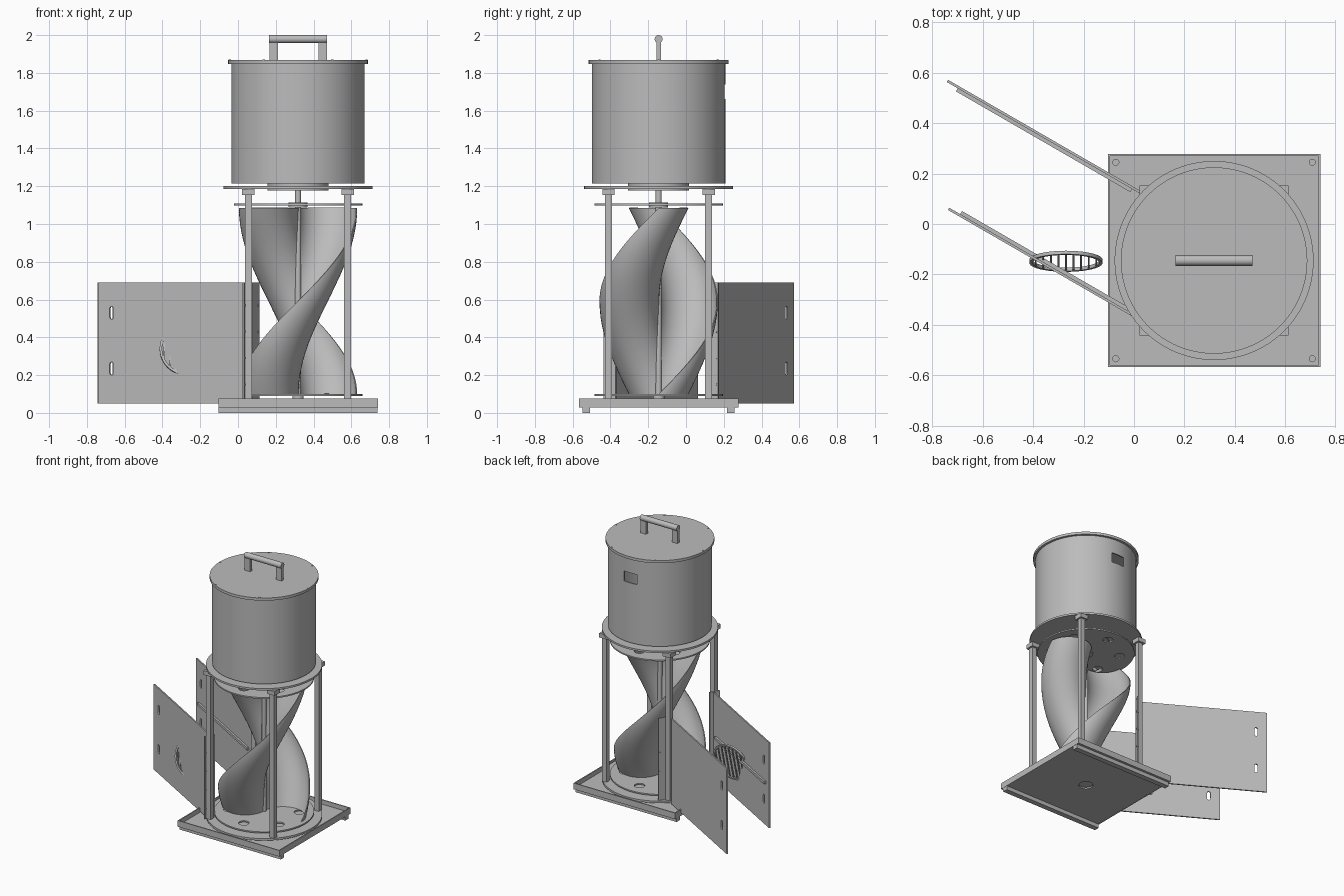
import bpy, bmesh, math
from mathutils import Matrix, Vector

if "Cube" in bpy.data.objects:
    bpy.data.objects.remove(bpy.data.objects["Cube"], do_unlink=True)

CX, CY = 0.318, -0.145          # rotor axis
grey = bpy.data.materials.new("plain_grey")
grey.use_nodes = True
grey.diffuse_color = (0.5, 0.5, 0.5, 1)
bsdf = next(n for n in grey.node_tree.nodes if n.type == "BSDF_PRINCIPLED")
bsdf.inputs["Base Color"].default_value = (0.5, 0.5, 0.5, 1)


def finish(name, bm, smooth=False):
    bmesh.ops.recalc_face_normals(bm, faces=bm.faces)
    mesh = bpy.data.meshes.new(name)
    bm.to_mesh(mesh)
    bm.free()
    mesh.materials.append(grey)
    ob = bpy.data.objects.new(name, mesh)
    bpy.context.collection.objects.link(ob)
    if smooth:
        activate(ob)
        bpy.ops.object.shade_smooth_by_angle(angle=math.radians(30))
    return ob


def activate(ob):
    bpy.ops.object.select_all(action="DESELECT")
    ob.select_set(True)
    bpy.context.view_layer.objects.active = ob


def add_box(bm, centre, size, turn=0):
    m = Matrix.Translation(centre) @ Matrix.Rotation(turn, 4, "Z") @ Matrix.Diagonal((*size, 1))
    bmesh.ops.create_cube(bm, size=1, matrix=m)


def box(name, centre, size, turn=0):
    bm = bmesh.new()
    add_box(bm, centre, size, turn)
    return finish(name, bm)


def add_cyl(bm, a, b, r, seg=24):
    a, b = Vector(a), Vector(b)
    m = Matrix.Translation((a + b) / 2) @ (b - a).to_track_quat("Z", "Y").to_matrix().to_4x4()
    bmesh.ops.create_cone(bm, cap_ends=True, segments=seg, radius1=r, radius2=r,
                          depth=(b - a).length, matrix=m)


def disc(name, r, z0, z1, seg=96):
    bm = bmesh.new()
    add_cyl(bm, (CX, CY, z0), (CX, CY, z1), r, seg)
    return finish(name, bm, True)


def around(r, angle):
    return CX + r * math.cos(angle), CY + r * math.sin(angle)


def cut(ob, bm):
    """Subtract the shapes in bm from ob."""
    cutter = finish("cutter", bm)
    cutter.hide_render = True
    mod = ob.modifiers.new("holes", "BOOLEAN")
    mod.operation, mod.solver, mod.object = "DIFFERENCE", "EXACT", cutter
    activate(ob)
    bpy.ops.object.modifier_apply(modifier=mod.name)
    bpy.data.objects.remove(cutter, do_unlink=True)


# Base tray: sheet, rim and two foot rails
sheet = box("base_sheet", (CX, CY, 0.036), (0.84, 0.84, 0.012))
bm = bmesh.new()
add_cyl(bm, (CX, CY, 0), (CX, CY, 0.06), 0.05)
for sx in (-1, 1):
    for sy in (-1, 1):
        x, y = CX + sx * 0.39, CY + sy * 0.39
        add_cyl(bm, (x, y, 0), (x, y, 0.06), 0.012)
cut(sheet, bm)
bm = bmesh.new()
for s in (-1, 1):
    add_box(bm, (CX, CY + s * 0.418, 0.052), (0.844, 0.008, 0.046))
    add_box(bm, (CX + s * 0.418, CY, 0.052), (0.008, 0.83, 0.046))
finish("base_rim", bm)
for side, s in (("front", -1), ("back", 1)):
    box(side + "_foot_rail", (CX, CY + s * 0.382, 0.016), (0.84, 0.04, 0.032))

# Fixed rings and spinning end plates
disc("lower_fixed_plate", 0.395, 0.06, 0.075)
disc("upper_fixed_plate", 0.395, 1.186, 1.2)
disc("generator_plate", 0.162, 1.178, 1.216)
for name, z in (("lower_rotor_plate", 0.09), ("upper_rotor_plate", 1.098)):
    plate = disc(name, 0.34, z, z + 0.01)
    bm = bmesh.new()
    for i in range(6):
        x, y = around(0.24, math.radians(30 + 60 * i))
        add_cyl(bm, (x, y, z - 0.05), (x, y, z + 0.05), 0.036)
    cut(plate, bm)
disc("shaft", 0.016, 0.06, 1.2, 24)
disc("lower_hub", 0.03, 0.074, 0.095, 32)
disc("upper_hub", 0.05, 1.088, 1.114, 32)

# Twisted rotor blades: half circles swept through half a turn
STEPS, ARC, R = 64, 24, 0.155
Z0, Z1 = 0.1, 1.085
for name, start in (("right_blade", 0), ("left_blade", math.pi)):
    bm = bmesh.new()
    rows = []
    for i in range(STEPS + 1):
        t = i / STEPS
        spin = Matrix.Rotation(start - math.pi * (1 - t), 3, "Z")
        row = []
        for j in range(ARC + 1):
            a = math.pi * j / ARC
            p = spin @ Vector((R + R * math.cos(a), R * math.sin(a), 0))
            row.append(bm.verts.new((CX + p.x, CY + p.y, Z0 + (Z1 - Z0) * t)))
        rows.append(row)
    for lo, hi in zip(rows, rows[1:]):
        for j in range(ARC):
            bm.faces.new((lo[j], lo[j + 1], hi[j + 1], hi[j]))
    blade = finish(name, bm)
    mod = blade.modifiers.new("sheet", "SOLIDIFY")
    mod.thickness, mod.offset = 0.006, 0
    activate(blade)
    bpy.ops.object.modifier_apply(modifier=mod.name)
    bpy.ops.object.shade_smooth_by_angle(angle=math.radians(30))

# Four posts with brackets at the top
for fb, sy in (("front", -1), ("back", 1)):
    for lr, sx in (("right", -1), ("left", 1)):
        x, y = CX + sx * 0.263, CY + sy * 0.265
        box(f"{fb}_{lr}_post", (x, y, 0.63), (0.037, 0.037, 1.112))
        box(f"{fb}_{lr}_bracket", (x, y, 1.17), (0.065, 0.065, 0.032))

# Drum, open inside with a small window at the back, and its lid
drum = disc("drum", 0.353, 1.215, 1.85)
bm = bmesh.new()
add_cyl(bm, (CX, CY, 1.23), (CX, CY, 1.9), 0.343, 96)
cut(drum, bm)
bm = bmesh.new()
add_box(bm, (CX, CY + 0.35, 1.70), (0.105, 0.1, 0.075))
cut(drum, bm)
disc("lid", 0.37, 1.848, 1.868)
bm = bmesh.new()
for i in range(6):
    x, y = around(0.362, math.radians(60 * i))
    add_cyl(bm, (x, y, 1.86), (x, y, 1.871), 0.006, 12)
finish("lid_screws", bm)

# Handle
bm = bmesh.new()
add_cyl(bm, (CX - 0.153, CY, 1.979), (CX + 0.153, CY, 1.979), 0.021)
finish("handle_grip", bm, True)
for lr, s in (("right", -1), ("left", 1)):
    box(lr + "_handle_leg", (CX + s * 0.13, CY, 1.918), (0.045, 0.024, 0.11))

# Two slotted side panels with a rib and a hinge strip each
TURN = math.radians(150)
along = Vector((math.cos(TURN), math.sin(TURN), 0))
across = Vector((0.5, 0.866, 0))
LENGTH = 0.89
for fb, root, side in (("front", Vector((0.035, -0.385, 0.37)), 1),
                       ("back", Vector((0.03, 0.123, 0.37)), -1)):
    panel = box(fb + "_panel", root + along * LENGTH / 2, (LENGTH, 0.01, 0.64), TURN)
    bm = bmesh.new()
    for z in (0.235, 0.53):
        c = root + along * (LENGTH - 0.08)
        c.z = z
        before = set(bm.verts)
        add_cyl(bm, c - across * 0.05, c + across * 0.05, 0.012)
        for v in set(bm.verts) - before:
            v.co.z += math.copysign(0.022, v.co.z - z - 1e-5)
    cut(panel, bm)
    box(fb + "_panel_rib", root + along * 0.44 + across * side * 0.012, (0.8, 0.014, 0.02), TURN)
    hinge = root + across * -side * 0.02 + Vector((0.02, 0, 0.01))
    if side < 0:
        hinge.x += 0.03
    box(fb + "_hinge_strip", hinge, (0.01, 0.075, 0.62), TURN + math.pi)
    bm = bmesh.new()
    for z in (0.15, 0.29, 0.43, 0.57):
        c = Vector((hinge.x, hinge.y, z)) - across * side * 0.025
        add_cyl(bm, c - along * 0.008, c + along * 0.008, 0.006, 10)
    finish(fb + "_hinge_screws", bm)

# Tilted round grille through the front panel
RG = 0.14
bm = bmesh.new()
ring = []
for i in range(48):
    a = 2 * math.pi * i / 48
    ring.append([bm.verts.new((r * math.cos(a), y, r * math.sin(a)))
                 for r, y in ((RG + 0.005, -0.007), (RG + 0.005, 0.007), (RG - 0.008, 0.007), (RG - 0.008, -0.007))])
for i in range(48):
    p, q = ring[i - 1], ring[i]
    for k in range(4):
        bm.faces.new((p[k - 1], p[k], q[k], q[k - 1]))
for i in range(-4, 5):
    x = i * 0.03
    add_box(bm, (x, 0, 0), (0.007, 0.01, 2 * math.sqrt(RG * RG - x * x)))
bm.transform(Matrix.Translation((-0.27, -0.148, 0.34)) @ Matrix.Rotation(math.radians(-14), 4, "X"))
finish("grille", bm, True)
